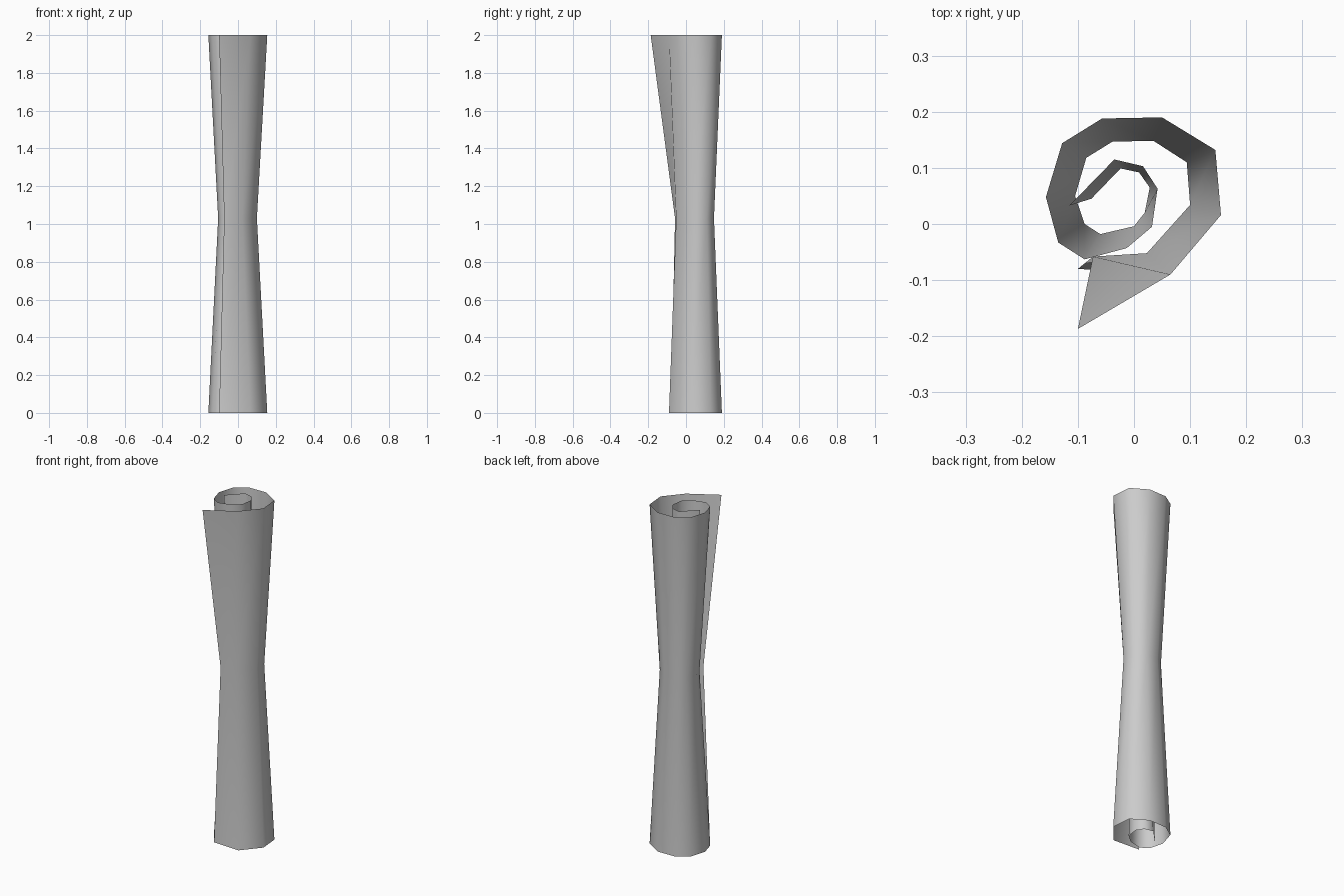
import bpy
import bmesh

cube = bpy.data.objects.get("Cube")
if cube:
    bpy.data.objects.remove(cube, do_unlink=True)

paper = bpy.data.materials.new("plain grey")
paper.use_nodes = True
GREY = (0.6, 0.6, 0.6, 1)
paper.diffuse_color = GREY
paper.node_tree.nodes["Principled BSDF"].inputs["Base Color"].default_value = GREY

# Spiral cross-sections, from the loose outer edge to the inner edge
rim = [(-.10, -.187), (.065, -.09), (.155, .016), (.145, .132), (.05, .19),
       (-.057, .188), (-.128, .144), (-.157, .048), (-.135, -.033),
       (-.088, -.063), (-.013, -.043), (.032, -.005), (.042, .063),
       (.016, .103), (-.035, .115), (-.115, .033)]
waist = [(-.073, -.058), (.023, -.052), (.10, .034), (.094, .11), (.035, .148),
         (-.038, .147), (-.085, .118), (-.105, .05), (-.088, 0),
         (-.06, -.018), (0, -.004), (.019, .02), (.028, .065),
         (.009, .092), (-.024, .099), (-.076, .045)]
foot = [(-.10, -.08)] + rim[1:]   # the loose corner is tucked in at the foot

# Loft the sheet through the three sections
bm = bmesh.new()
rows = [[bm.verts.new((x, y, z)) for x, y in section]
        for section, z in ((foot, 0), (waist, 1.03), (rim, 2))]
for low, high in zip(rows, rows[1:]):
    for i in range(len(low) - 1):
        face = bm.faces.new((low[i], low[i + 1], high[i + 1], high[i]))
        face.smooth = True

mesh = bpy.data.meshes.new("rolled_sheet")
bm.to_mesh(mesh)
bm.free()
mesh.materials.append(paper)
sheet = bpy.data.objects.new("rolled_sheet", mesh)
bpy.context.collection.objects.link(sheet)
